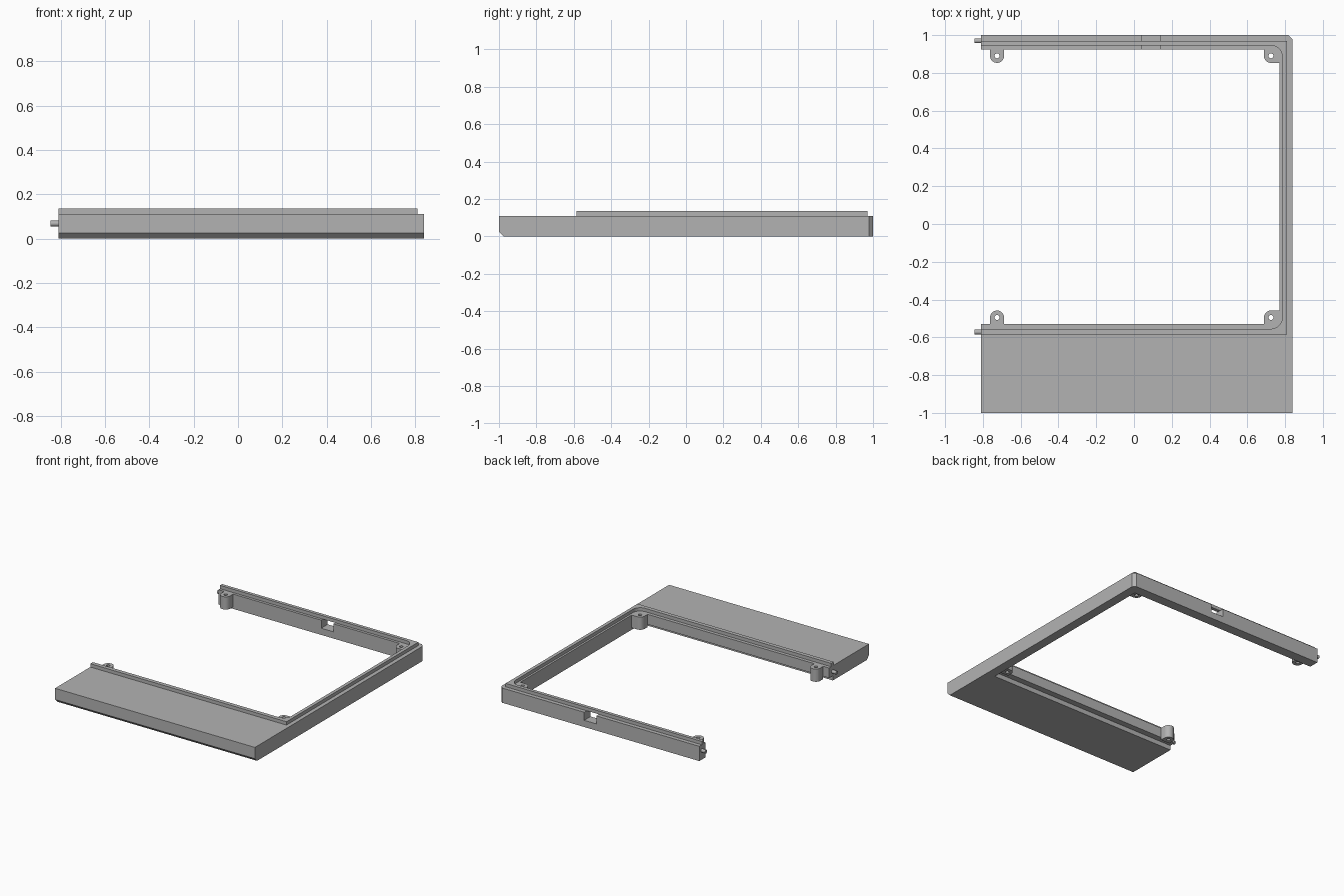
import bpy, bmesh, math
from mathutils import Matrix

cube = bpy.data.objects.get("Cube")
if cube:
    bpy.data.objects.remove(cube, do_unlink=True)

grey = bpy.data.materials.new("plain grey")
grey.use_nodes = True
grey.diffuse_color = (0.45, 0.45, 0.45, 1)
grey.node_tree.nodes["Principled BSDF"].inputs["Base Color"].default_value = grey.diffuse_color

H, LIP_TOP = 0.11, 0.135
END, SIDE, INNER = -0.81, 0.84, 0.77


def finish(bm, name):
    bmesh.ops.recalc_face_normals(bm, faces=bm.faces)
    mesh = bpy.data.meshes.new(name)
    bm.to_mesh(mesh)
    bm.free()
    mesh.materials.append(grey)
    obj = bpy.data.objects.new(name, mesh)
    bpy.context.collection.objects.link(obj)
    return obj


def prism(outline, z0, z1):
    bm = bmesh.new()
    face = bm.faces.new([bm.verts.new((x, y, z0)) for x, y in outline])
    ret = bmesh.ops.extrude_face_region(bm, geom=[face])
    top = [v for v in ret["geom"] if isinstance(v, bmesh.types.BMVert)]
    bmesh.ops.translate(bm, verts=top, vec=(0, 0, z1 - z0))
    return bm


def box(name, x0, x1, y0, y1, z0, z1):
    return finish(prism([(x0, y0), (x1, y0), (x1, y1), (x0, y1)], z0, z1), name)


def cylinder(name, radius, depth, place):
    bm = bmesh.new()
    bmesh.ops.create_cone(bm, cap_ends=True, segments=24, radius1=radius,
                          radius2=radius, depth=depth, matrix=place)
    return finish(bm, name)


def cut(obj, cutter):
    mod = obj.modifiers.new("cut", "BOOLEAN")
    mod.operation, mod.object, mod.solver = "DIFFERENCE", cutter, "EXACT"
    cutter.hide_render = True
    cutter.hide_set(True)


def arc(cx, cy, r, a0, a1, n=10):
    angles = [math.radians(a0 + (a1 - a0) * i / n) for i in range(n + 1)]
    return [(cx + r * math.cos(a), cy + r * math.sin(a)) for a in angles]


# Frame: three walls, with a wide slab at the front
body = prism([(END, -1), (SIDE, -1), (SIDE, 1), (END, 1), (END, 0.925),
              (INNER, 0.925), (INNER, -0.53), (END, -0.53)], 0, H)


def chamfer(bm, rule, size):
    edges = [e for e in bm.edges if all(rule(v.co) for v in e.verts)]
    bmesh.ops.bevel(bm, geom=edges, offset=size, segments=1, affect="EDGES")


chamfer(body, lambda c: c.x > 0.83 and c.y > 0.99, 0.022)
chamfer(body, lambda c: c.y < -0.99 and c.z < 0.01, 0.026)
frame = finish(body, "frame")

# Undercut along the slab's inner side, and the slot in the back wall
cut(frame, box("undercut_cutter", END - 0.1, INNER, -0.575, -0.5, -0.1, 0.035))
cut(frame, box("slot_cutter", 0.04, 0.14, 0.9, 1.1, 0.05, 0.2))

# Raised lip with rounded inner corners
r = 0.06
inner = arc(0.785 - r, -0.555 + r, r, -90, 0) + arc(0.785 - r, 0.945 - r, r, 0, 90)
lip = [(END, 0.945), (END, 0.97), (0.81, 0.97), (0.81, -0.585), (END, -0.585), (END, -0.555)]
finish(prism(lip + inner, H, LIP_TOP), "lip")

# Screw bosses: rounded tabs at the open ends, quarter-rounded ones in the corners
w = 0.037
for end, wall, s in (("back", 0.925, -1), ("front", -0.53, 1)):
    cy = wall + s * 0.035
    for side, cx in (("right", -0.725), ("left", 0.725)):
        if side == "right":
            tip = arc(cx, cy, w, 0, s * 180, 16)
            outline = [(cx + w, wall)] + tip + [(cx - w, wall)]
        else:
            tip = arc(cx, cy, w, s * 180, s * 90)
            outline = [(cx - w, wall)] + tip + [(INNER, cy + s * w), (INNER, wall)]
        boss = finish(prism(outline, 0.015, H), f"{end}_{side}_boss")
        cut(boss, cylinder(f"{end}_{side}_hole_cutter", 0.013, 0.4,
                           Matrix.Translation((cx, cy, 0.06))))

# Locating pegs on the open ends
for end, y in (("back", 0.97), ("front", -0.572)):
    place = Matrix.Translation((-0.82, y, 0.068)) @ Matrix.Rotation(math.pi / 2, 4, "Y")
    peg = cylinder(f"{end}_peg", 0.013, 0.05, place)
    bpy.ops.object.select_all(action="DESELECT")
    peg.select_set(True)
    bpy.context.view_layer.objects.active = peg
    bpy.ops.object.shade_smooth_by_angle()
